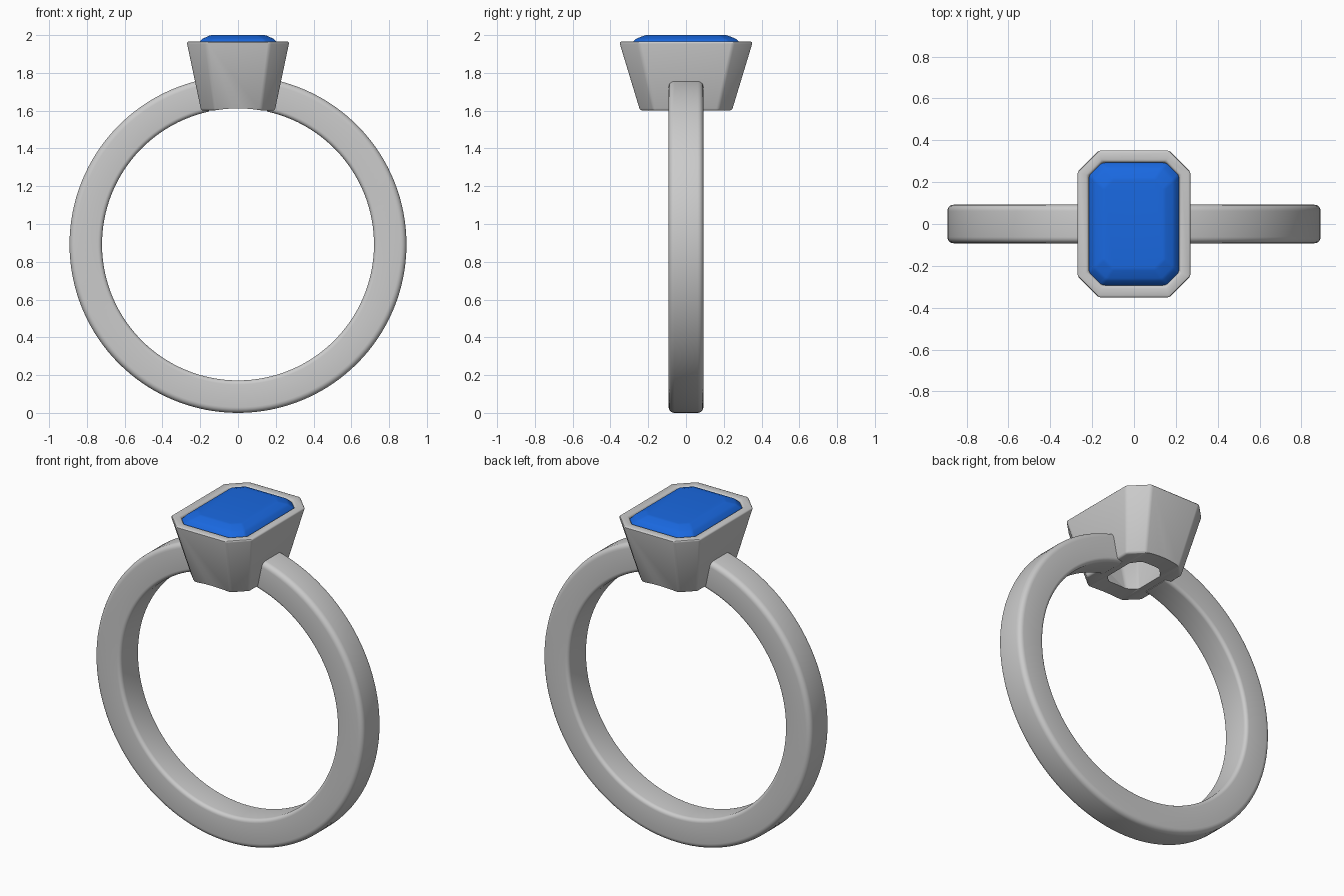
import bpy, bmesh, math

if "Cube" in bpy.data.objects:
    bpy.data.objects.remove(bpy.data.objects["Cube"])

CZ, R_IN, R_OUT, HW = 0.892, 0.72, 0.892, 0.092


def octagon(hx, hy, c, z):
    """Rectangle with clipped corners at height z."""
    return [(hx, hy - c, z), (hx - c, hy, z), (c - hx, hy, z), (-hx, hy - c, z),
            (-hx, c - hy, z), (c - hx, -hy, z), (hx - c, -hy, z), (hx, c - hy, z)]


def loft(name, loops, cyclic=False, caps=False):
    """Bridge successive loops of points with quads."""
    bm = bmesh.new()
    rings = [[bm.verts.new(p) for p in loop] for loop in loops]
    n = len(rings[0])
    pairs = list(zip(rings, rings[1:])) + ([(rings[-1], rings[0])] if cyclic else [])
    for a, b in pairs:
        for i in range(n):
            j = (i + 1) % n
            bm.faces.new((a[i], a[j], b[j], b[i]))
    if caps:
        bm.faces.new(rings[0])
        bm.faces.new(rings[-1])
    bmesh.ops.recalc_face_normals(bm, faces=bm.faces)
    me = bpy.data.meshes.new(name)
    bm.to_mesh(me)
    bm.free()
    ob = bpy.data.objects.new(name, me)
    bpy.context.collection.objects.link(ob)
    return ob


def activate(ob):
    bpy.ops.object.select_all(action='DESELECT')
    ob.select_set(True)
    bpy.context.view_layer.objects.active = ob


def smooth(ob, deg=35):
    activate(ob)
    bpy.ops.object.shade_smooth_by_angle(angle=math.radians(deg))


def bevel(ob, width, seg):
    activate(ob)
    m = ob.modifiers.new("bevel", 'BEVEL')
    m.width, m.segments = width, seg
    m.limit_method, m.angle_limit = 'ANGLE', math.radians(15)
    bpy.ops.object.modifier_apply(modifier=m.name)


# Band: rounded rectangle swept round an open arc, ending inside the setting walls
profile = []
for cy, cr, start, rad in ((HW, R_OUT, 0, 0.03), (-HW, R_OUT, 90, 0.03),
                           (-HW, R_IN, 180, 0.022), (HW, R_IN, 270, 0.022)):
    oy = cy - math.copysign(rad, cy)
    orr = cr - rad if cr == R_OUT else cr + rad
    for k in range(6):
        t = math.radians(start + k * 18)
        profile.append((oy + rad * math.cos(t), orr + rad * math.sin(t)))
gap, steps = math.radians(12.2), 120
arc = []
for i in range(steps + 1):
    a = gap + (2 * math.pi - 2 * gap) * i / steps
    arc.append([(r * math.sin(a), y, CZ + r * math.cos(a)) for y, r in profile])
band = loft("ring_band", arc, caps=True)
smooth(band)

# Setting: tapered clipped-corner cup, open right through
setting = loft("stone_setting", [
    octagon(0.195, 0.243, 0.075, 1.60),
    octagon(0.272, 0.354, 0.102, 1.966),
    octagon(0.218, 0.296, 0.066, 1.966),
    octagon(0.208, 0.284, 0.064, 1.88),
    octagon(0.105, 0.135, 0.045, 1.60)], cyclic=True)
bevel(setting, 0.012, 3)

# Hollow the underside of the setting to follow the finger hole
bpy.ops.mesh.primitive_cylinder_add(vertices=192, radius=R_IN, depth=2,
                                    location=(0, 0, CZ), rotation=(math.pi / 2, 0, 0))
cutter = bpy.context.object
cutter.name = "finger_cutter"
cutter.hide_render = True
cut = setting.modifiers.new("finger_cut", 'BOOLEAN')
cut.operation, cut.object, cut.solver = 'DIFFERENCE', cutter, 'EXACT'
activate(setting)
bpy.ops.object.modifier_apply(modifier=cut.name)
bpy.data.objects.remove(cutter)
smooth(setting)

# Stone: emerald-cut gem with stepped crown and shallow pavilion
stone = loft("gem_stone", [
    octagon(0.10, 0.17, 0.04, 1.78),
    octagon(0.175, 0.25, 0.05, 1.86),
    octagon(0.216, 0.293, 0.058, 1.93),
    octagon(0.216, 0.293, 0.058, 1.95),
    octagon(0.19, 0.266, 0.056, 1.98),
    octagon(0.145, 0.215, 0.045, 2.0)], caps=True)
bevel(stone, 0.008, 2)
smooth(stone, 25)
blue = bpy.data.materials.new("blue_gem")
blue.diffuse_color = (0.01, 0.14, 0.75, 1)
blue.use_nodes = True
blue.node_tree.nodes["Principled BSDF"].inputs["Base Color"].default_value = blue.diffuse_color
stone.data.materials.append(blue)
